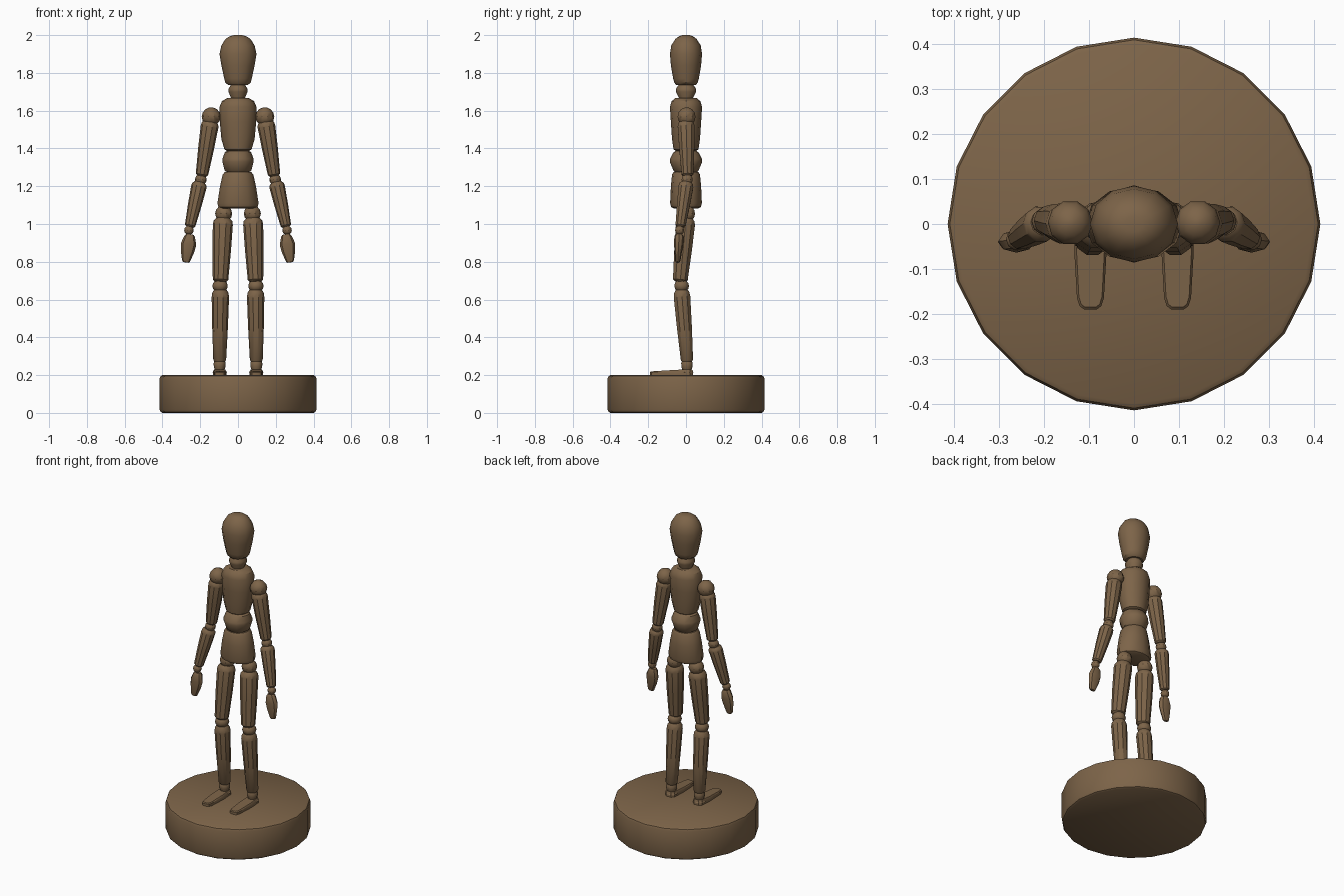
import bpy, bmesh, math
from mathutils import Vector

if "Cube" in bpy.data.objects:
    bpy.data.objects.remove(bpy.data.objects["Cube"])

wood = bpy.data.materials.new("brown wood")
wood.diffuse_color = (0.205, 0.128, 0.066, 1)
wood.use_nodes = True
wood.node_tree.nodes["Principled BSDF"].inputs["Base Color"].default_value = wood.diffuse_color


def finish(name, bm, mirror):
    bmesh.ops.recalc_face_normals(bm, faces=bm.faces)
    me = bpy.data.meshes.new(name)
    bm.to_mesh(me)
    bm.free()
    me.materials.append(wood)
    me.shade_smooth()
    me.set_sharp_from_angle(angle=math.radians(35))
    ob = bpy.data.objects.new(name, me)
    bpy.context.collection.objects.link(ob)
    if mirror:
        ob.modifiers.new("mirror", 'MIRROR').use_axis[0] = True
    return ob


def skin(bm, rings):
    """Bridge vertex rings and cap both ends."""
    n = len(rings[0])
    for a, b in zip(rings, rings[1:]):
        for i in range(n):
            j = (i + 1) % n
            bm.faces.new((a[i], a[j], b[j], b[i]))
    bm.faces.new(rings[0])
    bm.faces.new(rings[-1])


def turned(name, p0, p1, profile, n=10, mirror=False):
    """Turned piece from p0 up to p1; profile holds (t, rx, ry)."""
    p0, p1 = Vector(p0), Vector(p1)
    rot = Vector((0, 0, 1)).rotation_difference(p1 - p0)
    bm = bmesh.new()
    rings = []
    for t, rx, ry in profile:
        c = p0.lerp(p1, t)
        ring = []
        for i in range(n):
            a = math.tau * i / n
            ring.append(bm.verts.new(c + rot @ Vector((rx * math.cos(a), ry * math.sin(a), 0))))
        rings.append(ring)
    skin(bm, rings)
    return finish(name, bm, mirror)


def limb(name, low, high, r_low, r_high):
    """Tapered limb with rounded ends, on both sides."""
    rl, rh = r_low, r_high
    prof = [(0, rl * .75), (.03, rl), (.5, rl * .42 + rh * .6), (.9, rh), (.96, rh * .93), (1, rh * .7)]
    return turned(name, low, high, [(t, r, r) for t, r in prof], 10, True)


def ball(name, c, r, h=None, n=10):
    """Low-poly joint ball, on both sides."""
    h = h or r
    prof = []
    for k in range(7):
        a = math.radians(-80 + 160 * k / 6)
        prof.append((.5 + .5 * math.sin(a), r * math.cos(a), r * math.cos(a)))
    x, y, z = c
    return turned(name, (x, y, z - h), (x, y, z + h), prof, n, True)


def column(name, levels, n=12):
    """Central body part; levels hold (z, rx, ry)."""
    z0, z1 = levels[0][0], levels[-1][0]
    return turned(name, (0, 0, z0), (0, 0, z1),
                  [((z - z0) / (z1 - z0), rx, ry) for z, rx, ry in levels], n)


# Round stand
column("stand", [(0, .4, .4), (.006, .41, .41), (.018, .415, .415), (.182, .415, .415),
                 (.194, .41, .41), (.2, .4, .4)], 20)

# Head, neck and trunk
column("head", [(1.735, .05, .05), (1.748, .067, .062), (1.77, .073, .068), (1.84, .088, .08),
                (1.9, .098, .085), (1.945, .088, .078), (1.98, .066, .056), (1.995, .042, .036),
                (2.0, .02, .018)])
column("neck", [(1.65, .035, .036), (1.67, .038, .038), (1.7, .05, .054), (1.715, .05, .054),
                (1.74, .036, .036)])
column("chest", [(1.385, .055, .05), (1.395, .072, .066), (1.45, .088, .074), (1.54, .096, .08),
                 (1.62, .098, .085), (1.65, .085, .076), (1.668, .055, .055)])
column("waist", [(1.272, .055, .055), (1.282, .07, .066), (1.33, .083, .086), (1.345, .082, .084),
                 (1.38, .07, .066), (1.39, .05, .05)])
column("pelvis", [(1.083, .09, .066), (1.09, .104, .078), (1.11, .109, .084), (1.2, .095, .08),
                  (1.262, .081, .074), (1.275, .07, .066)])

# Arms
ball("shoulder_ball", (.142, .003, 1.568), .05)
limb("upper_arm", (.192, .008, 1.255), (.146, 0, 1.545), .033, .047)
ball("elbow_ball", (.197, .006, 1.235), .031)
limb("forearm", (.255, -.03, .985), (.202, .003, 1.22), .028, .041)
ball("wrist_ball", (.26, -.034, .967), .025)
turned("hand", (.276, -.044, .797), (.254, -.036, .945),
       [(0, .016, .01), (.06, .022, .014), (.4, .036, .02), (.65, .041, .025),
        (.93, .028, .025), (1, .02, .018)], 8, True)

# Legs
ball("hip_ball", (.076, .005, 1.055), .045)
limb("thigh", (.093, -.031, .695), (.079, 0, 1.03), .041, .053)
ball("knee_ball", (.095, -.023, .672), .041, .036)
limb("shin", (.097, .006, .268), (.093, -.024, .652), .034, .046)
turned("ankle", (.097, .005, .215), (.097, .005, .285),
       [(0, .038, .036), (.2, .026, .026), (.42, .031, .031), (.7, .032, .032), (1, .022, .022)],
       10, True)

# Flat feet, thinner towards the toes
half = [(.036, .016), (.022, .031), (-.06, .036), (-.165, .03), (-.183, .024), (-.19, .014)]
outline = [(w, y) for y, w in half] + [(-w, y) for y, w in reversed(half)]
bm = bmesh.new()
rings = []
for top, s in ((0, 1), (.75, 1), (1, .86)):
    ring = []
    for w, y in outline:
        z = .199 + top * (.032 + .06 * min(y, 0))
        ring.append(bm.verts.new((.097 + w * s, -.077 + (y + .077) * (1 - (1 - s) * .3), z)))
    rings.append(ring)
skin(bm, rings)
finish("foot", bm, True)
